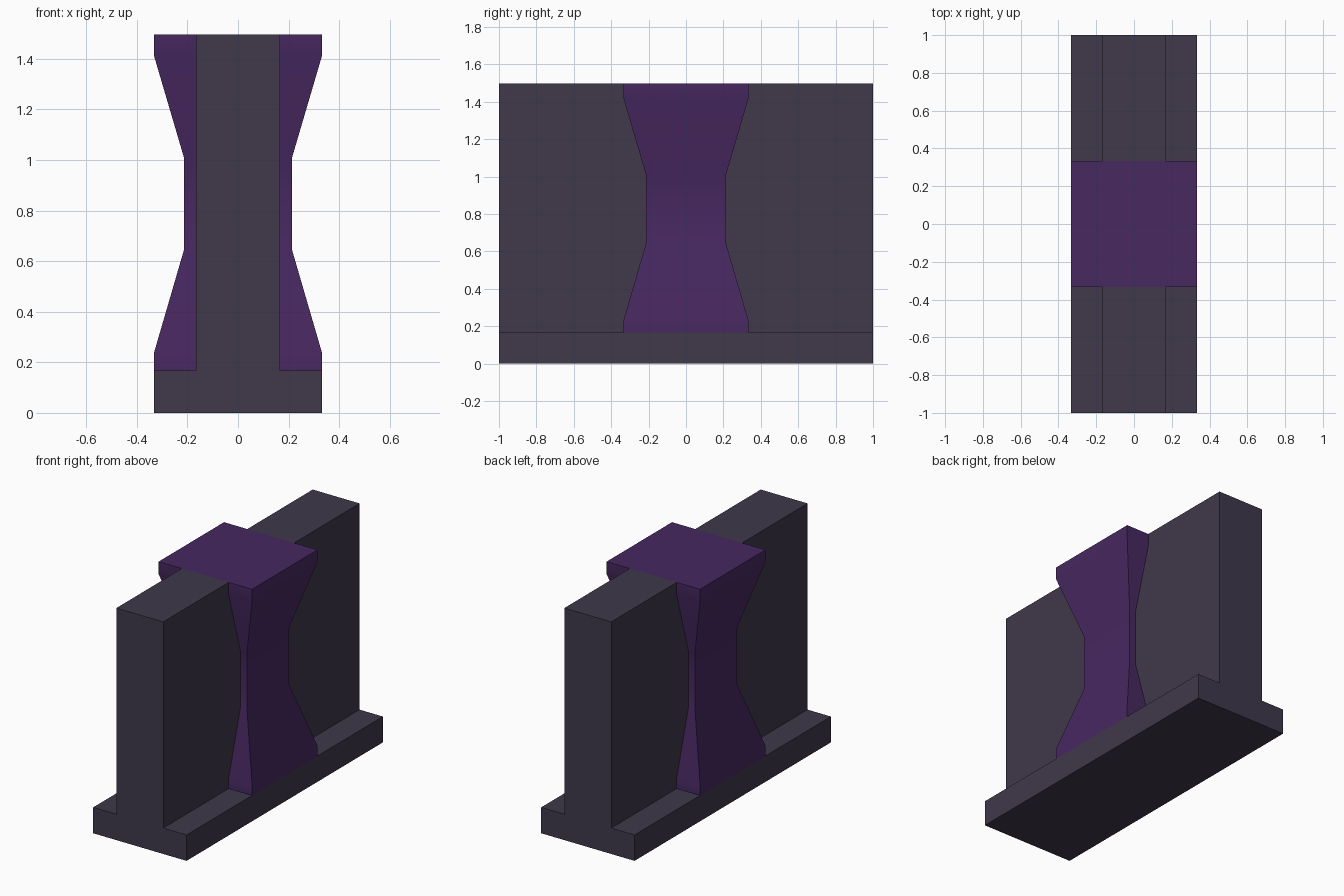
import bpy, bmesh, math

if "Cube" in bpy.data.objects:
    bpy.data.objects.remove(bpy.data.objects["Cube"])

# Pillar silhouette: (half width, height)
OUTLINE = [(0.333, 0.167), (0.333, 0.235), (0.213, 0.647),
           (0.213, 1.007), (0.333, 1.415), (0.333, 1.497)]
HALF_LENGTH, HALF_WALL, HALF_BASE = 1.0, 0.167, 0.333
BASE_TOP, TOP = OUTLINE[0][1], OUTLINE[-1][1]


def material(name, rgb):
    mat = bpy.data.materials.new(name)
    mat.diffuse_color = (*rgb, 1)
    mat.use_nodes = True
    mat.node_tree.nodes["Principled BSDF"].inputs["Base Color"].default_value = mat.diffuse_color
    return mat


def add_object(name, bm, mat):
    bmesh.ops.recalc_face_normals(bm, faces=bm.faces[:])
    mesh = bpy.data.meshes.new(name)
    bm.to_mesh(mesh)
    bm.free()
    mesh.materials.append(mat)
    obj = bpy.data.objects.new(name, mesh)
    bpy.context.collection.objects.link(obj)
    return obj


def extrude_x(name, profile, half, mat):
    """Extrude a (y, z) profile symmetrically along x."""
    bm = bmesh.new()
    face = bm.faces.new([bm.verts.new((-half, y, z)) for y, z in profile])
    new = bmesh.ops.extrude_face_region(bm, geom=[face], use_keep_orig=True)["geom"]
    moved = [v for v in new if isinstance(v, bmesh.types.BMVert)]
    bmesh.ops.translate(bm, verts=moved, vec=(2 * half, 0, 0))
    return add_object(name, bm, mat)


stone = material("grey_stone", (0.050, 0.040, 0.070))
purple = material("purple_stone", (0.063, 0.021, 0.118))

# Long plinth
L = HALF_LENGTH
extrude_x("plinth", [(-L, 0), (L, 0), (L, BASE_TOP), (-L, BASE_TOP)], HALF_BASE, stone)

# Wall halves, fitted to the pillar silhouette
for side, name in ((-1, "wall_front"), (1, "wall_back")):
    profile = [(side * w, z) for w, z in OUTLINE]
    profile += [(side * L, TOP), (side * L, BASE_TOP)]
    extrude_x(name, profile, HALF_WALL, stone)

# Square waisted pillar, lofted through its rings
bm = bmesh.new()
rings = [[bm.verts.new((sx * w, sy * w, z))
          for sx, sy in ((-1, -1), (1, -1), (1, 1), (-1, 1))] for w, z in OUTLINE]
for low, high in zip(rings, rings[1:]):
    for i in range(4):
        j = (i + 1) % 4
        bm.faces.new((low[i], low[j], high[j], high[i]))
bm.faces.new(rings[0][::-1])
bm.faces.new(rings[-1])
pillar = add_object("pillar", bm, purple)

# Soft shading over the shallow bends, sharp corners
bpy.context.view_layer.objects.active = pillar
pillar.select_set(True)
bpy.ops.object.shade_smooth_by_angle(angle=math.radians(30))
